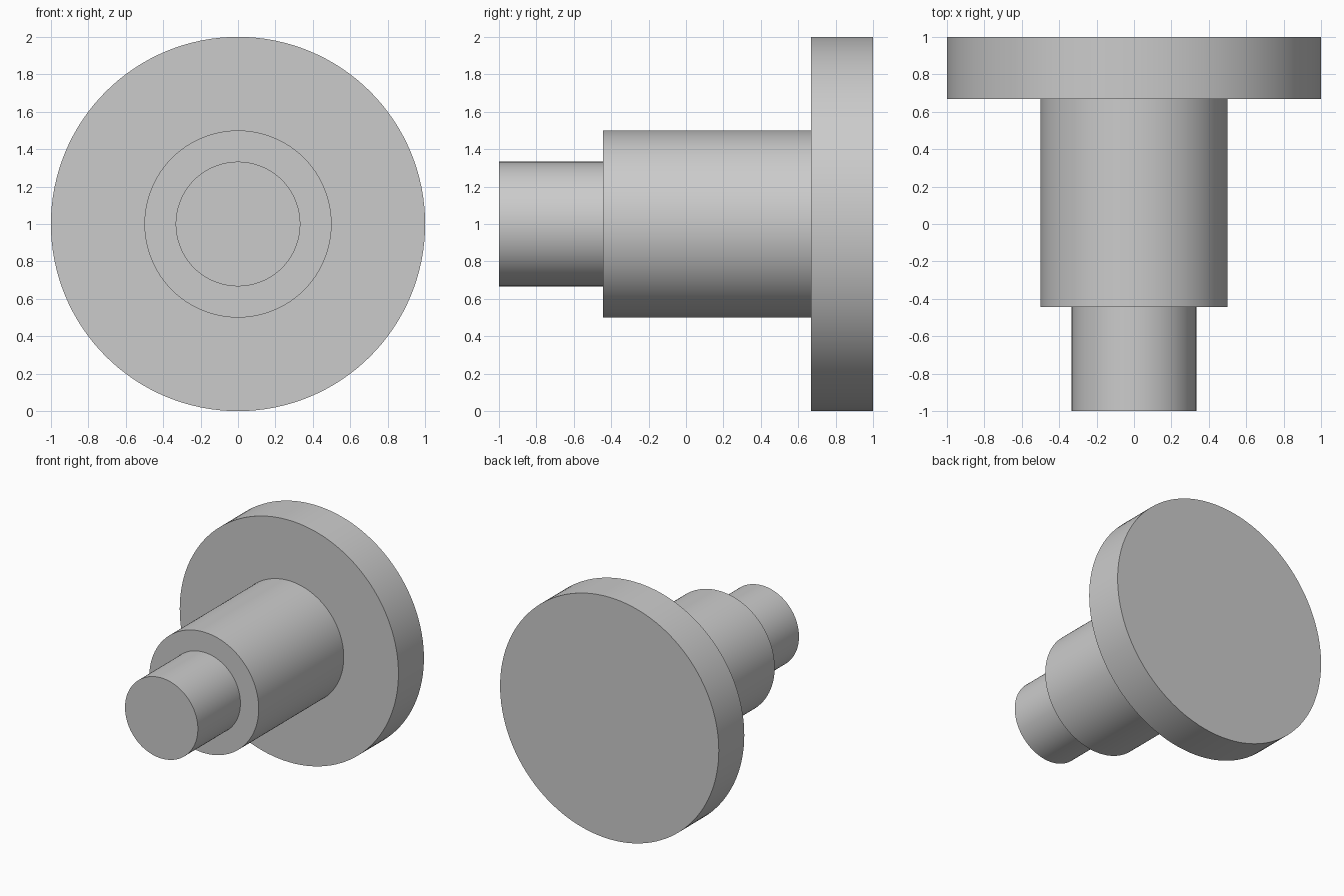
import bpy
import bmesh
import math

default_cube = bpy.data.objects.get("Cube")
if default_cube:
    bpy.data.objects.remove(default_cube, do_unlink=True)

# One plain grey metal colour
grey = bpy.data.materials.new("plain grey")
grey.use_nodes = True
colour = (0.6, 0.6, 0.6, 1)
grey.diffuse_color = colour
grey.node_tree.nodes["Principled BSDF"].inputs["Base Color"].default_value = colour

SIDES = 128

# Stepped pin: (radius, y) outline turned around the horizontal axis
outline = [(0.333, -1), (0.333, -0.444), (0.5, -0.444),
           (0.5, 0.667), (1, 0.667), (1, 1)]

bm = bmesh.new()
rings = []
for radius, y in outline:
    ring = []
    for i in range(SIDES):
        a = 2 * math.pi * i / SIDES
        ring.append(bm.verts.new((radius * math.cos(a), y, 1 + radius * math.sin(a))))
    rings.append(ring)

# Walls and shoulders between neighbouring rings
for near, far in zip(rings, rings[1:]):
    for i in range(SIDES):
        j = (i + 1) % SIDES
        bm.faces.new((near[i], near[j], far[j], far[i]))

# Flat end caps
bm.faces.new(rings[0])
bm.faces.new(rings[-1])
bmesh.ops.recalc_face_normals(bm, faces=bm.faces)

mesh = bpy.data.meshes.new("stepped_flange_pin")
bm.to_mesh(mesh)
bm.free()
mesh.materials.append(grey)
pin = bpy.data.objects.new("stepped_flange_pin", mesh)
bpy.context.collection.objects.link(pin)

# Smooth round walls, sharp steps
bpy.ops.object.select_all(action="DESELECT")
pin.select_set(True)
bpy.context.view_layer.objects.active = pin
bpy.ops.object.shade_smooth_by_angle(angle=math.radians(30))
